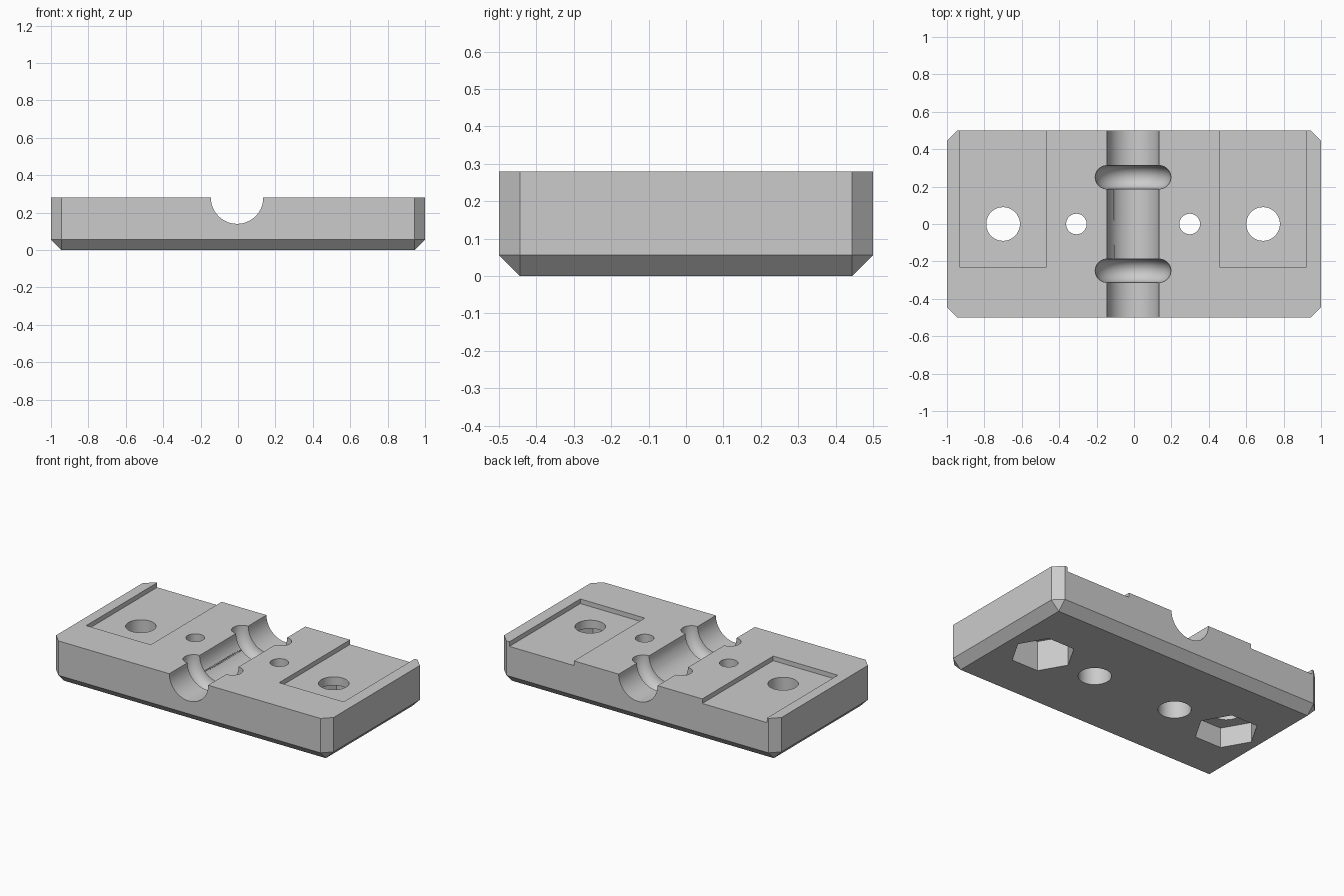
import bpy, bmesh, math

cube = bpy.data.objects.get("Cube")
if cube:
    bpy.data.objects.remove(cube, do_unlink=True)

TOP = 0.28      # block height
MID = -0.005    # centre of the cut features in x

grey = bpy.data.materials.new("light_grey")
grey.use_nodes = True
colour = (0.6, 0.6, 0.6, 1)
grey.diffuse_color = colour
grey.node_tree.nodes["Principled BSDF"].inputs["Base Color"].default_value = colour

# Main block, chamfered on its upright and bottom edges
bm = bmesh.new()
bmesh.ops.create_cube(bm, size=1)
for v in bm.verts:
    v.co = (v.co.x * 2, v.co.y, (v.co.z + 0.5) * TOP)
edges = [e for e in bm.edges if min(v.co.z for v in e.verts) < 0.01]
bmesh.ops.bevel(bm, geom=edges, offset=0.056, segments=1, affect='EDGES')
mesh = bpy.data.meshes.new("clamp_block")
bm.to_mesh(mesh)
bm.free()
mesh.materials.append(grey)
block = bpy.data.objects.new("clamp_block", mesh)
bpy.context.collection.objects.link(block)


def cut():
    """Subtract the active object from the block, then remove it."""
    tool = bpy.context.object
    tool.hide_render = True
    mod = block.modifiers.new("cut", 'BOOLEAN')
    mod.operation = 'DIFFERENCE'
    mod.solver = 'EXACT'
    mod.object = tool
    bpy.ops.object.select_all(action='DESELECT')
    block.select_set(True)
    bpy.context.view_layer.objects.active = block
    bpy.ops.object.modifier_apply(modifier=mod.name)
    bpy.data.objects.remove(tool, do_unlink=True)


def cut_hole(x, radius, low, high, sides=48, turn=0):
    bpy.ops.mesh.primitive_cylinder_add(
        vertices=sides, radius=radius, depth=high - low,
        location=(x, 0, (low + high) / 2), rotation=(0, 0, turn))
    cut()


# Half-round channel running front to back
bpy.ops.mesh.primitive_cylinder_add(vertices=96, radius=0.14, depth=1.4,
                                    location=(MID, 0, TOP),
                                    rotation=(math.pi / 2, 0, 0))
cut()

# Two ring grooves around the channel
for y in (-0.25, 0.25):
    bpy.ops.mesh.primitive_torus_add(major_radius=0.14, minor_radius=0.0625,
                                     major_segments=96, minor_segments=32,
                                     location=(MID, y, TOP),
                                     rotation=(math.pi / 2, 0, 0))
    cut()

# Shallow pockets open at the back, bolt holes, nut pockets, screw holes
for side, nut_depth in ((-1, 0.13), (1, 0.195)):
    bpy.ops.mesh.primitive_cube_add(size=1, location=(MID + side * 0.695, 0.185, TOP + 0.07))
    bpy.context.object.scale = (0.465, 0.83, 0.2)
    bpy.context.view_layer.update()
    cut()
    bolt_x = MID + side * 0.695
    cut_hole(bolt_x, 0.09, -0.1, 0.4)
    cut_hole(bolt_x, 0.19, -0.1, nut_depth, 6, math.pi / 6)
    screw_x = MID + side * 0.303
    cut_hole(screw_x, 0.055, -0.1, 0.4)
    cut_hole(screw_x, 0.097, -0.1, 0.14)

bpy.ops.object.shade_smooth_by_angle(angle=math.radians(30))
